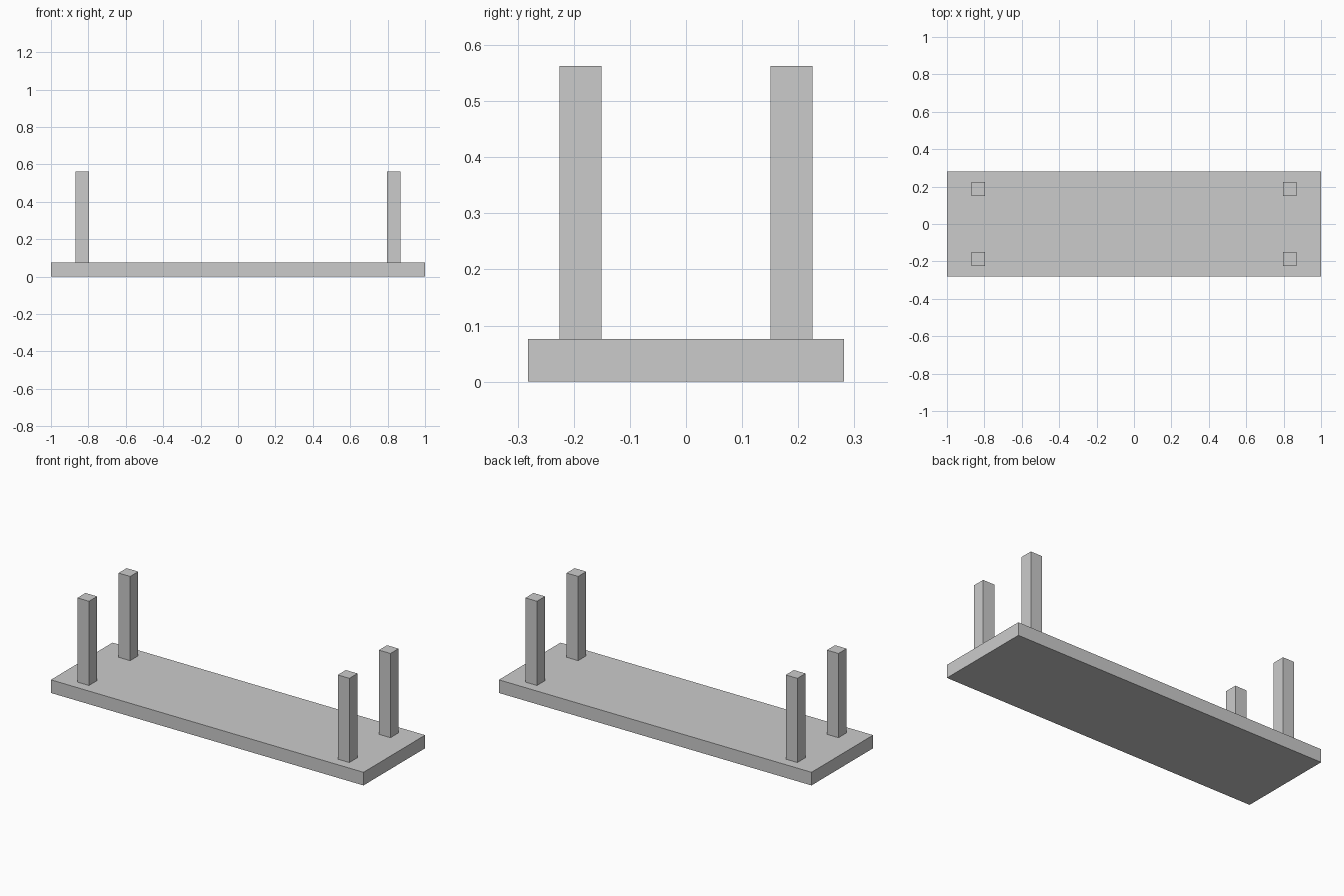
import bpy

if "Cube" in bpy.data.objects:
    bpy.data.objects.remove(bpy.data.objects["Cube"])


def box(name, center, size):
    bpy.ops.mesh.primitive_cube_add(size=1, location=center)
    obj = bpy.context.object
    obj.name = name
    obj.scale = size
    bpy.ops.object.transform_apply(location=False, rotation=False, scale=True)
    return obj


SLAB_H = 0.076
TOP = 0.563
LEG = 0.074

# Flat bench board lying on the ground
box("board", (0, 0, SLAB_H / 2), (2.0, 0.563, SLAB_H))

# Four upright square legs
for x_name, sx in (("left", -1), ("right", 1)):
    for y_name, sy in (("front", -1), ("back", 1)):
        box(f"{y_name}_{x_name}_leg",
            (sx * 0.833, sy * 0.188, (SLAB_H + TOP) / 2),
            (LEG, LEG, TOP - SLAB_H))
